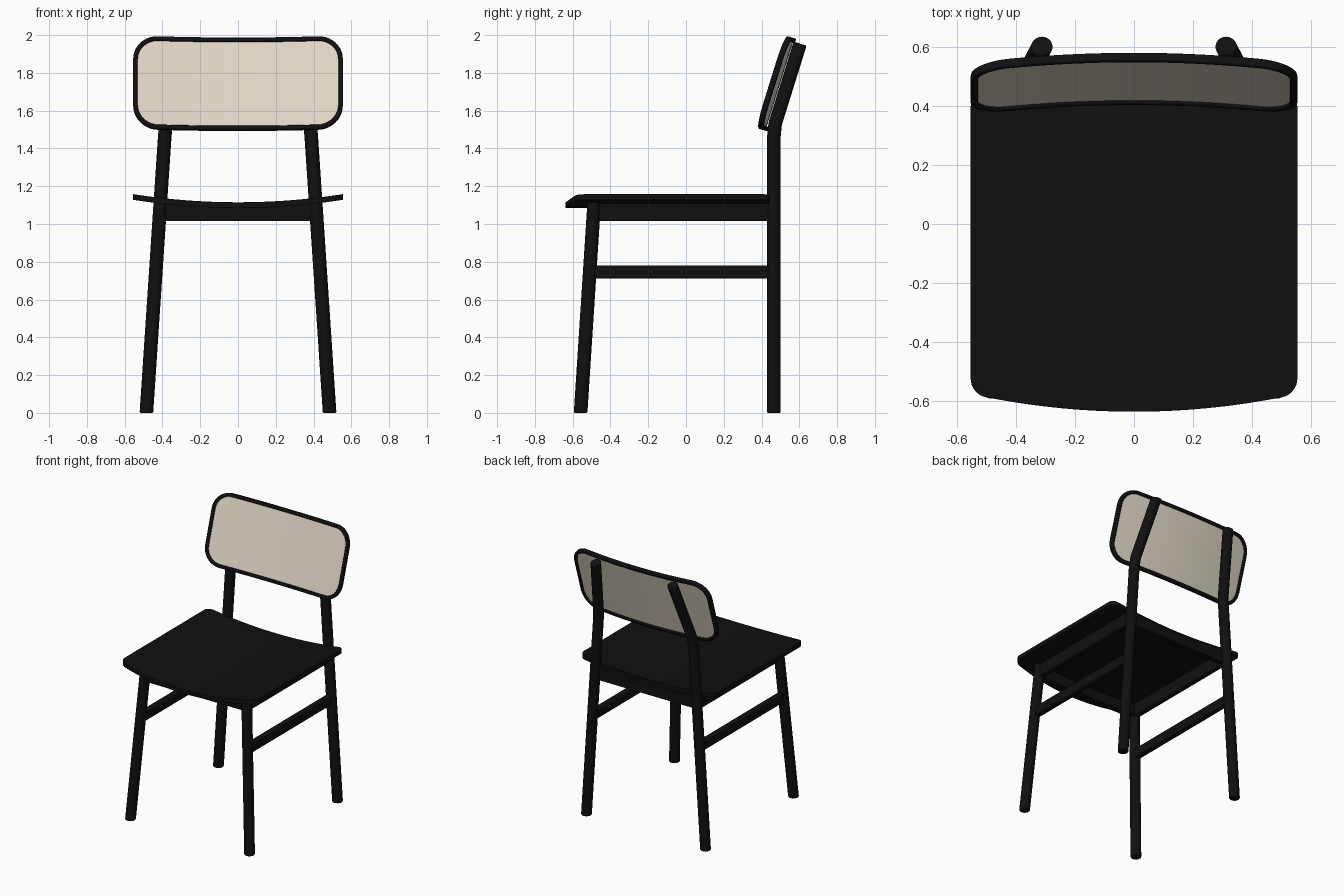
import bpy, bmesh, math
from mathutils import Vector

if "Cube" in bpy.data.objects:
    bpy.data.objects.remove(bpy.data.objects["Cube"])


def material(name, rgb):
    m = bpy.data.materials.new(name)
    m.diffuse_color = (*rgb, 1)
    m.use_nodes = True
    m.node_tree.nodes["Principled BSDF"].inputs["Base Color"].default_value = m.diffuse_color
    return m


BLACK = material("black wood", (0.005, 0.005, 0.005))
CREAM = material("cream panel", (0.75, 0.69, 0.58))


def make(name, verts, faces, mat, mirror=False, bevel=0):
    me = bpy.data.meshes.new(name)
    me.from_pydata([tuple(v) for v in verts], [], faces)
    bm = bmesh.new()
    bm.from_mesh(me)
    bmesh.ops.recalc_face_normals(bm, faces=bm.faces)
    bm.to_mesh(me)
    bm.free()
    me.materials.append(mat)
    ob = bpy.data.objects.new(name, me)
    bpy.context.collection.objects.link(ob)
    if bevel:
        b = ob.modifiers.new("soft edges", 'BEVEL')
        b.width, b.segments, b.limit_method = bevel, 2, 'ANGLE'
        b.angle_limit = math.radians(50)
    if mirror:
        ob.modifiers.new("mirror", 'MIRROR').use_mirror_merge = False
    bpy.ops.object.select_all(action='DESELECT')
    ob.select_set(True)
    bpy.context.view_layer.objects.active = ob
    bpy.ops.object.shade_smooth_by_angle(angle=math.radians(35))
    return ob


def loft(name, rings, mat, closed=False, **kw):
    """Skin a list of equal rings; capped ends, or closed into a loop."""
    n, m = len(rings[0]), len(rings)
    faces = []
    for i in range(m if closed else m - 1):
        a, b = i * n, (i + 1) % m * n
        faces += [(a + j, a + (j + 1) % n, b + (j + 1) % n, b + j) for j in range(n)]
    if not closed:
        faces += [tuple(range(n)), tuple(range((m - 1) * n, m * n))]
    return make(name, [v for r in rings for v in r], faces, mat, **kw)


def tube(name, path, r=0.036, sides=24):
    """Round leg along a path of (point, ring normal)."""
    rings = []
    for p, nrm in path:
        nrm = Vector(nrm).normalized()
        ax = Vector((1, 0, 0))
        ax = (ax - nrm * ax.dot(nrm)).normalized()
        ay = nrm.cross(ax)
        rings.append([Vector(p) + r * (ax * math.cos(t) + ay * math.sin(t))
                      for t in (2 * math.pi * k / sides for k in range(sides))])
    return loft(name, rings, BLACK, mirror=True, bevel=0.006)


def slab(name, half, lo, hi, place, mat, n=48, **kw):
    """Plate made of columns across x; columns are denser near the ends."""
    rings = []
    for i in range(n + 1):
        u = -half * math.cos(math.pi * i / n)
        rings.append([place(u, v, w) for v, w in
                      ((lo(u), 0), (hi(u), 0), (hi(u), 1), (lo(u), 1))])
    return loft(name, rings, mat, **kw)


def corner(u, half, r):
    """Amount a rounded corner cuts from the edge at u."""
    d = max(0, abs(u) - (half - r))
    return r - math.sqrt(max(0, r * r - d * d))


# Seat: dished across x, bowed front edge
W = 0.555


def seat_under(x):
    return 1.085 + 0.043 * (x / W) ** 2


slab("seat", W,
     lambda u: -0.638 + 0.06 * (u / W) ** 2 + corner(u, W, 0.05),
     lambda u: 0.445 - corner(u, W, 0.045),
     lambda u, v, w: Vector((u, v, seat_under(u) + 0.03 * w)), BLACK, bevel=0.005)

# Legs
tube("front_leg", [((0.485, -0.558, 0), (0, 0, 1)), ((0.411, -0.486, 1.115), (0, 0, 1))])
tube("back_leg", [((0.485, 0.465, 0), (0, 0, 1)),
                  ((0.388, 0.465, 1.46), (0, 0, 1)),
                  ((0.382, 0.472, 1.53), (0, 0.17, 1)),
                  ((0.312, 0.604, 1.955), (0, 0.31, 1))])


# Side rails and stretchers
def bar(name, x, y0, y1, z0, z1, t):
    rings = [[Vector((x + a * t / 2, y, z)) for a, z in
              ((-1, z0), (1, z0), (1, z1), (-1, z1))] for y in (y0, y1)]
    loft(name, rings, BLACK, mirror=True, bevel=0.006)


bar("side_rail", 0.413, -0.485, 0.46, 1.015, 1.108, 0.04)
bar("side_stretcher", 0.435, -0.51, 0.46, 0.712, 0.78, 0.042)

# Front and back aprons follow the seat curve
for name, y in (("front_apron", -0.485), ("back_apron", 0.445)):
    slab(name, 0.4, lambda u: -0.02, lambda u: 0.02,
         lambda u, v, w, y=y: Vector((u, y + v, 1.015 + w * (seat_under(u) + 0.003 - 1.015))),
         BLACK, n=16)

# Backrest: tilted, bowed backwards in the middle
TILT = math.radians(17.3)
H, T, RAD, BORDER = 0.513, 0.03, 0.13, 0.024


def back_point(u, v, d):
    d += 0.036 * (1 - (u / W) ** 2)
    return Vector((u, 0.368 + v * math.sin(TILT) + d * math.cos(TILT),
                   1.51 + v * math.cos(TILT) - d * math.sin(TILT)))


def outline(inset):
    """Rounded rectangle with subdivided long sides."""
    a, r, pts = W - inset, RAD - inset, []
    for cx, cy, start in ((1, 1, 0), (-1, 1, 90), (-1, -1, 180), (1, -1, 270)):
        for k in range(11):
            t = math.radians(start + 9 * k)
            pts.append((cx * (a - r) + r * math.cos(t),
                        H / 2 + cy * (H / 2 - RAD) + r * math.sin(t)))
        if start in (0, 180):
            pts += [(cx * (a - r) * (1 - k / 8), pts[-1][1]) for k in range(1, 16)]
    return pts


rings = [[back_point(*o, 0), back_point(*o, T), back_point(*i, T), back_point(*i, 0)]
         for o, i in zip(outline(0), outline(BORDER))]
loft("backrest_frame", rings, BLACK, closed=True, bevel=0.006)

PW, PR = W - BORDER + 0.004, RAD - BORDER
slab("backrest_panel", PW,
     lambda u: BORDER - 0.004 + corner(u, PW, PR),
     lambda u: H - BORDER + 0.004 - corner(u, PW, PR),
     lambda u, v, w: back_point(u, v, 0.011 + 0.008 * w), CREAM)
